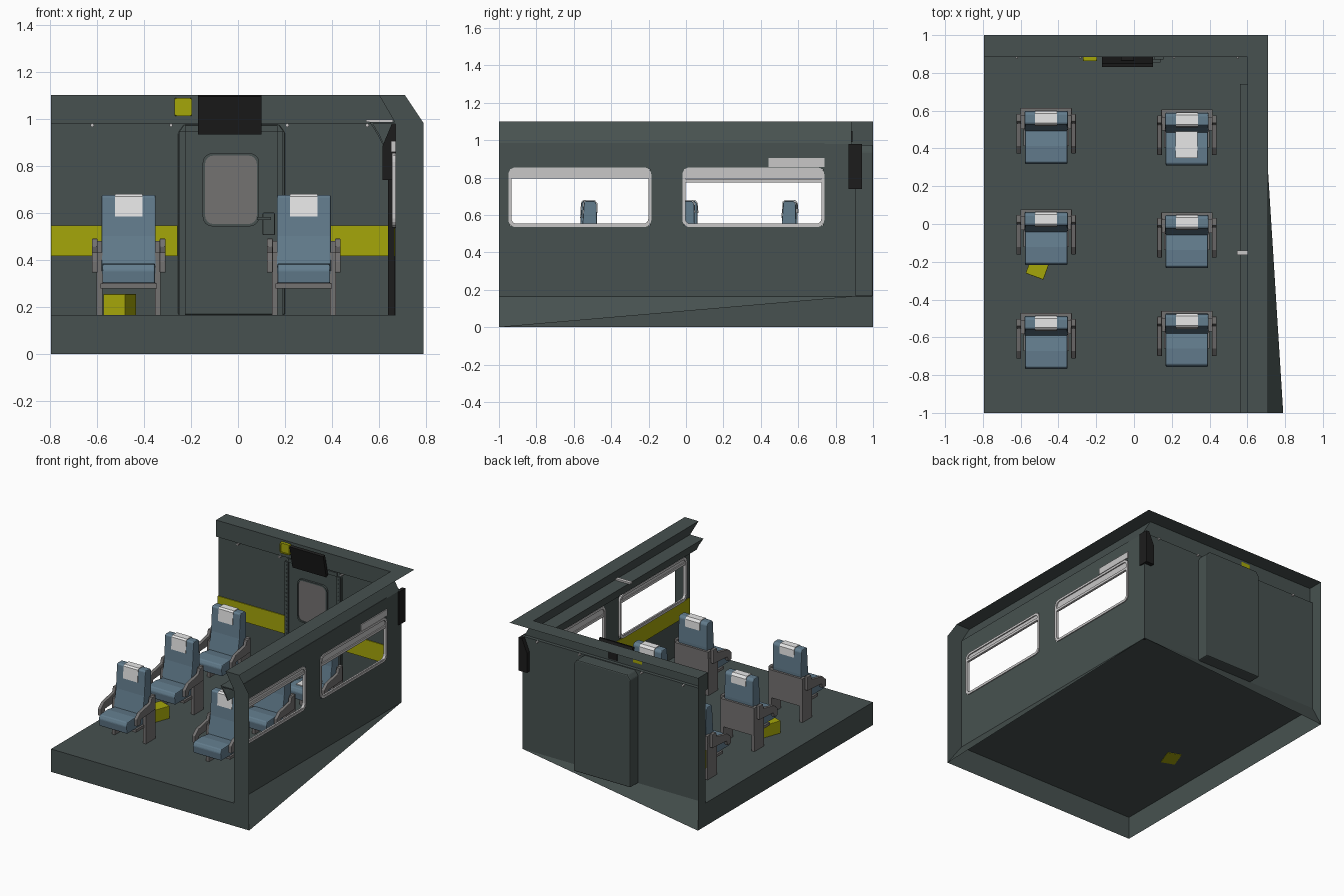
import bpy, bmesh, math
from mathutils import Matrix

if "Cube" in bpy.data.objects:
    bpy.data.objects.remove(bpy.data.objects["Cube"], do_unlink=True)


def material(name, r, g, b):
    m = bpy.data.materials.new(name)
    m.use_nodes = True
    m.diffuse_color = (r, g, b, 1)
    m.node_tree.nodes["Principled BSDF"].inputs["Base Color"].default_value = (r, g, b, 1)
    return m


WALL = material("dark_green_gray", .063, .083, .08)
YELLOW = material("yellow", .375, .38, .003)
BLUE = material("seat_blue", .125, .205, .27)
GRAY = material("warm_gray", .175, .168, .167)
WHITE = material("white_cloth", .85, .85, .85)
BLACK = material("black", .012, .012, .012)
METAL = material("light_metal", .58, .57, .57)


def finish(name, bm, mat, bevel=0):
    bmesh.ops.remove_doubles(bm, verts=bm.verts, dist=1e-5)
    me = bpy.data.meshes.new(name)
    bm.to_mesh(me)
    bm.free()
    ob = bpy.data.objects.new(name, me)
    bpy.context.collection.objects.link(ob)
    me.materials.append(mat)
    if bevel:
        mod = ob.modifiers.new("bevel", "BEVEL")
        mod.width, mod.segments = bevel, 2
    return ob


def box(name, x, y, z, mat, bevel=0):
    return prism(name, [(x[0], z[0]), (x[1], z[0]), (x[1], z[1]), (x[0], z[1])], "y", y, mat, bevel)


def prism(name, pts, axis, span, mat, bevel=0):
    """Extrude a 2D outline along x (points are y, z) or along y (points are x, z)."""
    bm = bmesh.new()
    put = lambda p, t: (t, p[0], p[1]) if axis == "x" else (p[0], t, p[1])
    a, b = [[bm.verts.new(put(p, t)) for p in pts] for t in span]
    bm.faces.new(a)
    bm.faces.new(b)
    for i in range(len(pts)):
        j = (i + 1) % len(pts)
        bm.faces.new((a[i], a[j], b[j], b[i]))
    bmesh.ops.recalc_face_normals(bm, faces=bm.faces)
    return finish(name, bm, mat, bevel)


def rounded(u, v, r, steps=4):
    pts = []
    for k, (cu, cv) in enumerate([(u[1] - r, v[1] - r), (u[0] + r, v[1] - r),
                                  (u[0] + r, v[0] + r), (u[1] - r, v[0] + r)]):
        for s in range(steps + 1):
            t = (k + s / steps) * math.pi / 2
            pts.append((cu + r * math.cos(t), cv + r * math.sin(t)))
    return pts


def ring(name, axis, u, v, r, w, span, mat):
    """Rounded rectangular frame."""
    bm = bmesh.new()
    put = lambda p, t: (t, p[0], p[1]) if axis == "x" else (p[0], t, p[1])
    outer = rounded(u, v, r)
    inner = rounded((u[0] + w, u[1] - w), (v[0] + w, v[1] - w), r - w / 2)
    loops = [[bm.verts.new(put(p, t)) for p in pts]
             for pts, t in ((outer, span[0]), (outer, span[1]), (inner, span[1]), (inner, span[0]))]
    n = len(outer)
    for k in range(4):
        a, b = loops[k], loops[(k + 1) % 4]
        for i in range(n):
            j = (i + 1) % n
            bm.faces.new((a[i], a[j], b[j], b[i]))
    bmesh.ops.recalc_face_normals(bm, faces=bm.faces)
    return finish(name, bm, mat)


L, W, B = -.795, .67, .91          # open side, window wall, end wall
FLOOR, EAVE, TOP = .165, .98, 1.1
WINDOWS = [(-.95, -.185), (-.02, .74)]
SILL, HEAD = .535, .855

# Thin shell: walls, cove, roof strip, floor and skirts
bm = bmesh.new()


def face(*pts):
    bm.faces.new([bm.verts.new(p) for p in pts])


def loft(p, zp, q, zq):
    for i in range(len(p) - 1):
        face((*p[i], zp), (*p[i + 1], zp), (*q[i + 1], zq), (*q[i], zq))


# Window wall as a grid that skips the two openings
gap = .008
ys = [-1] + [e for a, b in WINDOWS for e in (a + gap, b - gap)] + [B]
zs = [FLOOR, SILL + gap, HEAD - gap, EAVE]
for i in range(5):
    for j in range(3):
        if not (i in (1, 3) and j == 1):
            face((W, ys[i], zs[j]), (W, ys[i + 1], zs[j]), (W, ys[i + 1], zs[j + 1]), (W, ys[i], zs[j + 1]))

roof_out = [(.71, -1), (.71, 1), (L, 1)]
roof_in = [(.6, -1), (.6, .885), (L, .885)]
cove = [(W, -1), (W, .885), (L, .885)]
loft(roof_out, TOP, roof_in, TOP)
loft(roof_in, TOP, cove, EAVE)
face((W, .885, EAVE), (L, .885, EAVE), (L, B, EAVE), (W, B, EAVE))
face((W, B, FLOOR), (L, B, FLOOR), (L, B, EAVE), (W, B, EAVE))
face((L, -1, FLOOR), (W, -1, FLOOR), (W, B, FLOOR), (L, B, FLOOR))
# Skirts, with the slanted ones running up to the far corner
face((L, -1, 0), (.79, -1, 0), (W, -1, FLOOR), (L, -1, FLOOR))
face((L, 1, 0), (L, -1, 0), (L, -1, FLOOR), (L, B, FLOOR))
face((.79, -1, 0), (W, B, FLOOR), (W, -1, FLOOR))
face((L, 1, 0), (L, B, FLOOR), (W, B, FLOOR))
# End flanges
face((L, 1, 0), (L, B, FLOOR), (L, B, EAVE), (L, .885, EAVE), (L, .885, TOP), (L, 1, TOP))
face((W, -1, FLOOR), (.79, -1, 0), (.79, -1, EAVE), (.71, -1, TOP), (.6, -1, TOP), (W, -1, EAVE))
finish("carriage_shell", bm, WALL)

# Shelf lip above the windows
prism("shelf_lip", [(W, .985), (.56, .985), (.595, .93), (.615, .89), (.621, .892),
                    (.601, .934), (.574, .977), (W, .977)], "y", (-1, .74), WALL)
box("shelf_hook", (.545, .66), (-.165, -.14), (.985, .997), METAL)

# Windows with frames and blinds
for n, (a, b) in enumerate(WINDOWS):
    ring("window_frame", "x", (a, b), (SILL, HEAD), .04, .016, (.655, .676), METAL)
    low = (.795, .775)[n]
    box("blind", (.662, .668), (a + .01, b - .01), (low + .02, HEAD - .01), METAL)
    box("blind_bar", (.658, .674), (a + .01, b - .01), (low, low + .018), METAL)
    box("lower_rail", (.66, .672), (a + .01, b - .01), (.548, .556), METAL)
box("blind_housing", (.65, .677), (.44, .74), (HEAD + .003, .905), METAL)

# Door bay standing out of the end wall
bay = [(-.255, FLOOR), (.2, FLOOR), (.2, .94), (.175, .975), (-.23, .975), (-.255, .94)]
prism("door_bay", bay, "y", (.9, 1), WALL, .008)
for x in (-.25, .165):
    box("door_post", (x, x + .027), (.89, .905), (FLOOR, .945), WALL)
box("door_lintel", (-.225, .167), (.89, .905), (.945, .972), WALL)
prism("door_window", rounded((-.142, .082), (.55, .845), .035), "y", (.892, .905), GRAY)
ring("door_window_frame", "y", (-.15, .09), (.542, .853), .04, .01, (.886, .905), WALL)
box("door_lock", (.105, .157), (.87, .905), (.505, .6), WALL, .004)
box("door_handle", (.08, .14), (.855, .871), (.57, .582), WALL)


def studs(name, places, r, depth, mat):
    b = bmesh.new()
    for x, y, z in places:
        bmesh.ops.create_cone(b, cap_ends=True, segments=6, radius1=r, radius2=r, depth=depth,
                              matrix=Matrix.Translation((x, y, z)) @ Matrix.Rotation(math.pi / 2, 4, "X"))
    finish(name, b, mat)


studs("door_rivets", [(x, .889, .43 + .029 * i) for x in (-.236, .178) for i in range(18)], .004, .006, WALL)
studs("wall_hooks", [(x, .9, .972) for x in (-.62, -.285, .21, .55)], .008, .05, METAL)

# Painted bands on the inner sides, screen, signal box, corner column and speaker
for x in ((L, -.257), (.2, .638)):
    box("end_yellow_band", x, (.902, .908), (.415, .545), YELLOW)
box("side_yellow_band", (.663, .668), (-.99, .88), (.415, .533), YELLOW)
box("signal_box", (-.27, -.195), (.868, .886), (1.012, 1.087), YELLOW, .003)
ring("signal_box_rim", "y", (-.27, -.195), (1.012, 1.087), .01, .008, (.862, .87), YELLOW)
prism("screen", [(.83, 1.095), (.85, 1.1), (.885, .945), (.865, .932)], "x", (-.17, .1), BLACK)
box("screen_bracket", (-.07, 0), (.865, .89), (.99, 1.05), BLACK)
box("corner_column", (.637, .668), (.885, .905), (FLOOR, .85), BLACK)
prism("corner_speaker", [(.615, .74), (.68, .74), (.68, .98), (.655, .98), (.615, .885)], "y", (.87, .94), BLACK)
studs("speaker_cones", [(.643, .868, z) for z in (.775, .825)], .016, .008, BLACK)

# Seats
BACK = [(-.085, .67), (-.097, .5), (-.12, .37), (-.1, .3), (-.025, .3), (-.015, .5), (-.018, .66), (-.03, .675), (-.075, .675)]
CUSHION = [(-.03, .3), (-.29, .3), (-.297, .355), (-.285, .38), (-.2, .385), (-.1, .37), (-.03, .37)]
ARM = [(-.24, .345), (-.24, .395), (-.2, .43), (-.08, .455), (-.07, .49), (-.03, .49), (-.03, .39), (-.19, .38), (-.2, .345)]
CLOTH = [(-.095, .583), (-.089, .67), (-.077, .68), (-.028, .68), (-.014, .663), (-.012, .61), (-.05, .61), (-.05, .583)]


def seat(cx, ry):
    parts = [
        prism("seat_back", BACK, "x", (-.115, .115), BLUE, .006),
        prism("seat_cushion", CUSHION, "x", (-.112, .112), BLUE, .006),
        box("seat_rear_panel", (-.135, .135), (-.04, 0), (.28, .48), GRAY),
        box("seat_crossbar", (-.12, .12), (-.2, -.02), (.278, .298), GRAY),
        prism("headrest_cloth", CLOTH, "x", (-.058, .058), WHITE)]
    for s in (-1, 1):
        parts.append(prism("armrest", ARM, "x", (s * .132, s * .157), GRAY, .004))
        parts.append(box("seat_leg", sorted((s * .112, s * .136)), (-.11, -.001), (FLOOR + .001, .43), GRAY))
    for ob in parts:
        ob.location = (cx, ry, 0)


for x, rows in ((-.465, (.613, .078, -.472)), (.28, (.605, .062, -.46))):
    for y in rows:
        seat(x, y)

# Loose cloth on one seat, crate under another
box("fallen_cloth", (.22, .335), (.35, .49), (.386, .392), WHITE)
crate = box("crate", (-.05, .05), (-.07, .07), (.162, .254), YELLOW, .003)
crate.location = (-.503, -.212, 0)
crate.rotation_euler.z = -.35
